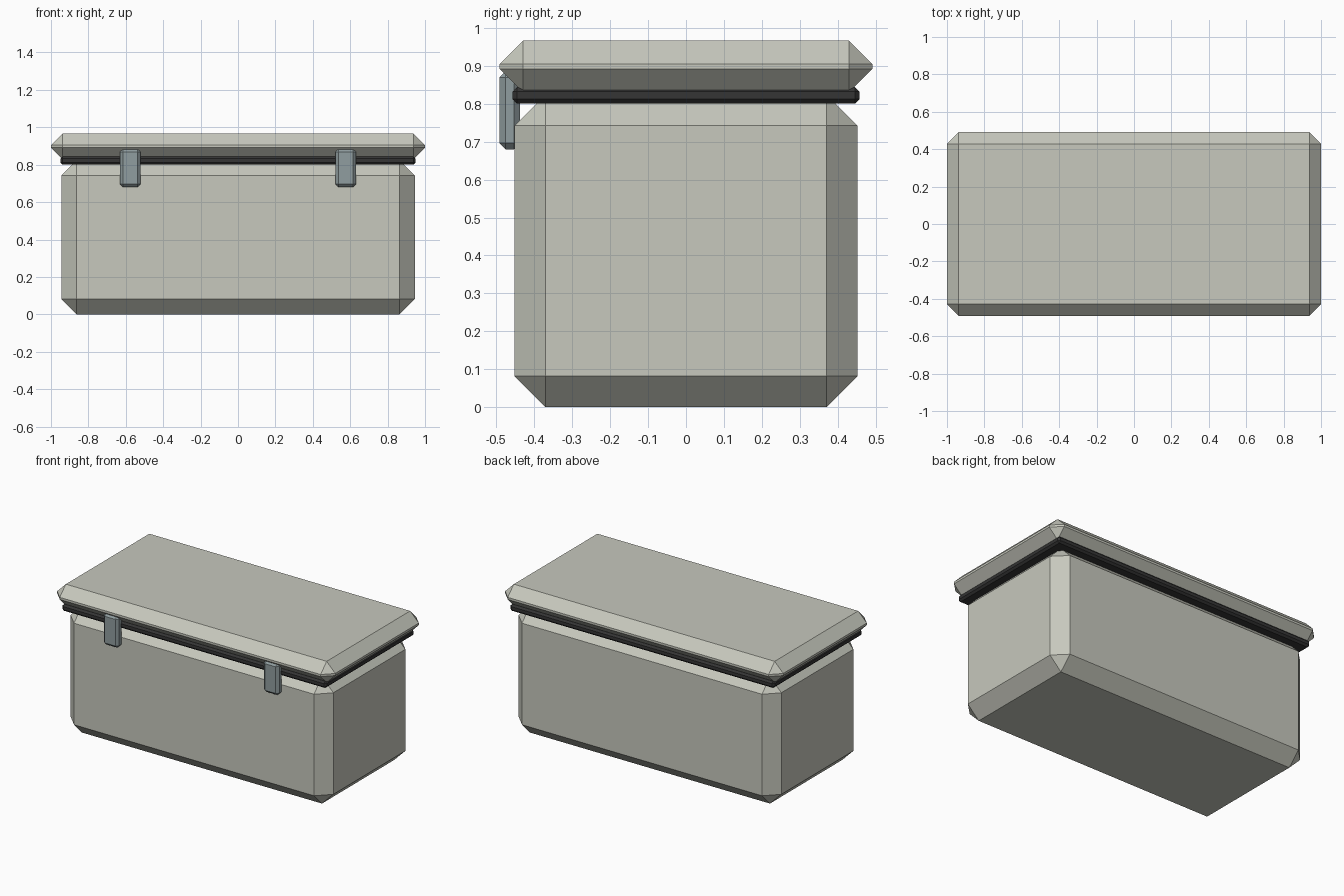
import bpy
import bmesh
from mathutils import Vector

default = bpy.data.objects.get("Cube")
if default:
    bpy.data.objects.remove(default, do_unlink=True)


def make_material(name, rgb):
    mat = bpy.data.materials.new(name)
    mat.use_nodes = True
    color = (*rgb, 1.0)
    mat.diffuse_color = color
    mat.node_tree.nodes["Principled BSDF"].inputs["Base Color"].default_value = color
    return mat


def chamfered_box(name, low, high, chamfer, mat):
    """Box between two corners with every edge cut by one flat chamfer."""
    low, high = Vector(low), Vector(high)
    bm = bmesh.new()
    bmesh.ops.create_cube(bm, size=1.0)
    bmesh.ops.scale(bm, vec=high - low, verts=bm.verts)
    bmesh.ops.bevel(bm, geom=bm.edges[:], offset=chamfer, segments=1,
                    affect='EDGES', profile=0.5)
    mesh = bpy.data.meshes.new(name)
    bm.to_mesh(mesh)
    bm.free()
    mesh.materials.append(mat)
    obj = bpy.data.objects.new(name, mesh)
    obj.location = (low + high) / 2
    bpy.context.collection.objects.link(obj)
    return obj


shell = make_material("pale_grey_shell", (0.57, 0.58, 0.51))
rubber = make_material("black_rubber", (0.035, 0.035, 0.035))
metal = make_material("blue_grey_metal", (0.28, 0.34, 0.35))

# Main container
chamfered_box("case_body", (-0.945, -0.452, 0), (0.945, 0.452, 0.824), 0.082, shell)

# Dark seal between container and lid
chamfered_box("lid_seal", (-0.95, -0.457, 0.80), (0.95, 0.457, 0.844), 0.012, rubber)

# Overhanging lid
chamfered_box("lid", (-1.0, -0.491, 0.829), (1.0, 0.491, 0.967), 0.062, shell)

# Pair of front latches
for side, x in (("right", -0.576), ("left", 0.576)):
    chamfered_box("latch_" + side, (x - 0.055, -0.492, 0.68),
                  (x + 0.055, -0.438, 0.885), 0.016, metal)
